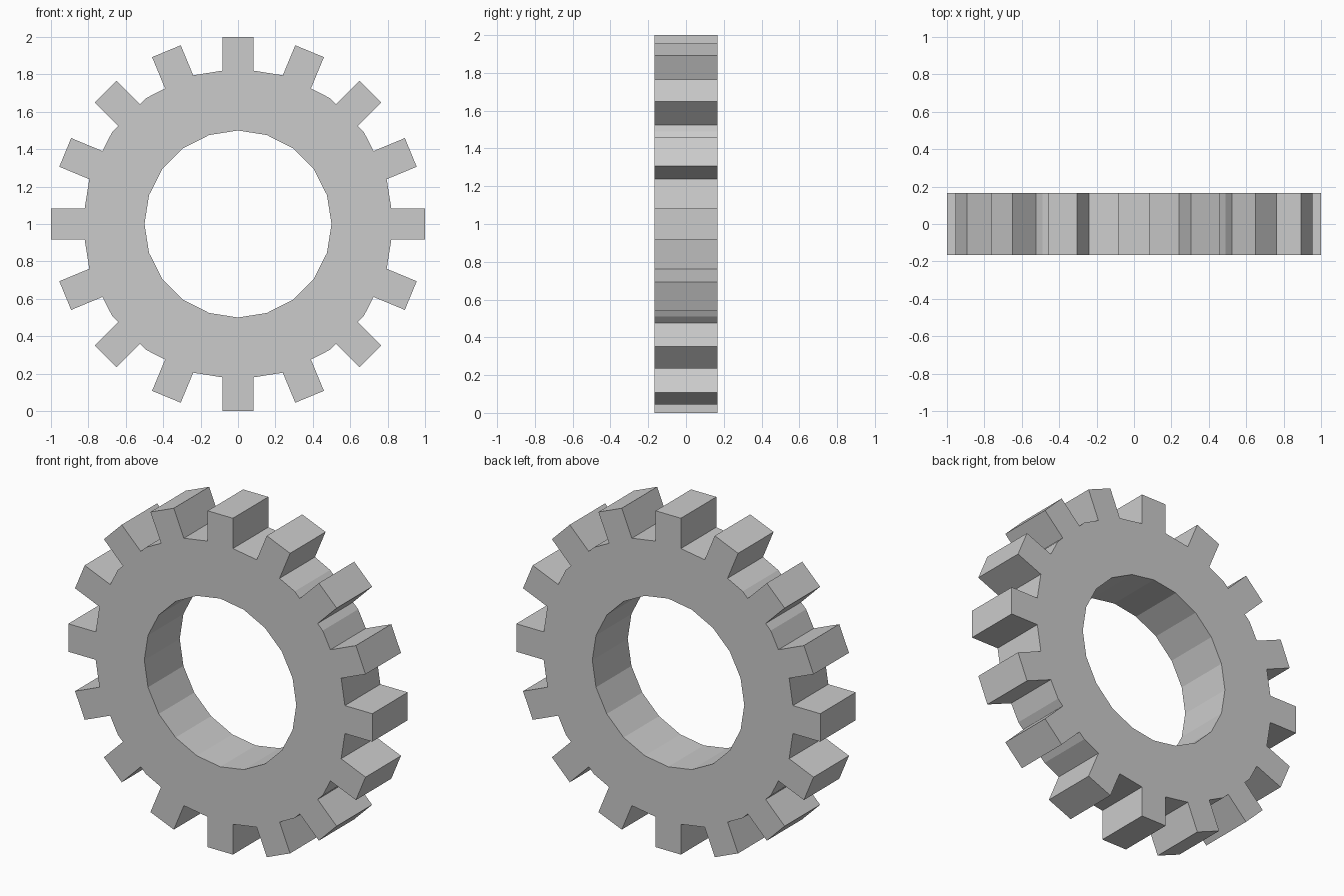
import bpy
from math import sin, cos, pi, radians
from mathutils import Vector

if "Cube" in bpy.data.objects:
    bpy.data.objects.remove(bpy.data.objects["Cube"])

TEETH, SIDES = 16, 20
R_TIP, R_BODY, R_HOLE = 1.0, 0.833, 0.5
HALF_W, HALF_D = 0.083, 0.1665


def polar(a, r=1.0):
    return Vector((r * sin(a), r * cos(a)))


def ring(r):
    return [polar(2 * pi * i / SIDES, r) for i in range(SIDES)]


def tooth_root(d, side):
    # where a tooth flank meets the 20-sided body
    apothem = R_BODY * cos(pi / SIDES)
    hits = []
    for i in range(SIDES):
        n = polar(2 * pi * (i + 0.5) / SIDES)
        if n.dot(d) > 0.1:
            hits.append((apothem - n.dot(side)) / n.dot(d))
    return side + d * min(hits)


# toothed outline, with body corners kept only in the gaps between teeth
outline = []
step = 2 * pi / TEETH
for t in range(TEETH):
    a = t * step
    d, right = polar(a), polar(a + pi / 2)
    lo, hi = -right * HALF_W, right * HALF_W
    outline += [tooth_root(d, lo), lo + d * R_TIP, hi + d * R_TIP, tooth_root(d, hi)]
    for i in range(SIDES):
        c = 2 * pi * i / SIDES
        if a < c < a + step:
            p = polar(c, R_BODY)
            nxt = polar(a + step + pi / 2)
            if abs(p.dot(right)) > HALF_W and abs(p.dot(nxt)) > HALF_W:
                outline.append(p)

# filled profile with bore, extruded to the gear's width
curve = bpy.data.curves.new("gear_ring", 'CURVE')
curve.dimensions = '2D'
curve.fill_mode = 'BOTH'
curve.extrude = HALF_D
for pts in (outline, ring(R_HOLE)):
    s = curve.splines.new('POLY')
    s.points.add(len(pts) - 1)
    for sp, p in zip(s.points, pts):
        sp.co = (p.x, p.y, 0, 1)
    s.use_cyclic_u = True

gear = bpy.data.objects.new("gear_ring", curve)
bpy.context.collection.objects.link(gear)
gear.rotation_euler.x = radians(90)
gear.location.z = 1.0
bpy.context.view_layer.objects.active = gear
gear.select_set(True)
bpy.ops.object.convert(target='MESH')
bpy.ops.object.shade_flat()
